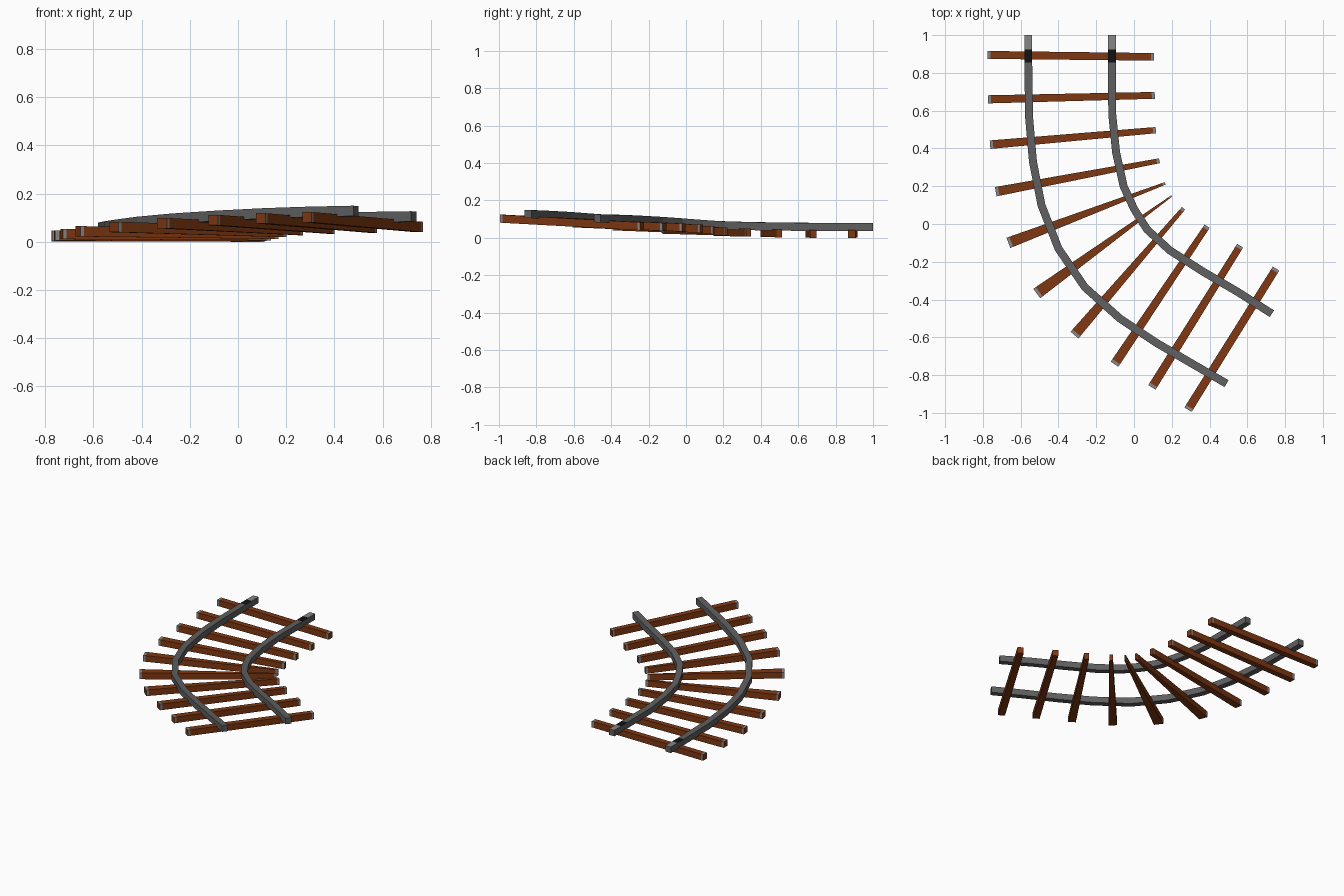
import bpy
from mathutils import Vector

if "Cube" in bpy.data.objects:
    bpy.data.objects.remove(bpy.data.objects["Cube"])


def material(name, color):
    m = bpy.data.materials.new(name)
    m.diffuse_color = (*color, 1)
    m.use_nodes = True
    m.node_tree.nodes["Principled BSDF"].inputs["Base Color"].default_value = m.diffuse_color
    return m


WOOD = material("brown_wood", (0.21, 0.039, 0.006))
STEEL = material("dark_steel", (0.115, 0.115, 0.115))
PALE = material("pale_grey", (0.24, 0.24, 0.24))
BLACK = material("black_joint", (0.006, 0.006, 0.006))


def sweep(name, stations, mats, rule):
    """Box section swept along stations (point on bottom centre, width, height, bank).
    rule(segment, side) -> material slot; sides: 0 bottom, 1 left, 2 top, 3 right, 4 cap."""
    verts, faces, slots = [], [], []
    n = len(stations)
    pts = [Vector(s[0]) for s in stations]
    for i, (p, w, h, bank) in enumerate(stations):
        p = pts[i]
        a = (p - pts[i - 1]).xy.normalized() if i else None
        b = (pts[i + 1] - p).xy.normalized() if i < n - 1 else None
        d = ((a or b) + (b or a)).normalized()
        left = Vector((-d.y, d.x, -bank)) * w / 2
        up = Vector((0, 0, h))
        verts += [p - left, p + left, p + left + up, p - left + up]
    for i in range(n - 1):
        for s in range(4):
            t = (s + 1) % 4
            faces.append((4 * i + s, 4 * i + t, 4 * i + 4 + t, 4 * i + 4 + s))
            slots.append(rule(i, s))
    faces += [(3, 2, 1, 0), tuple(range(4 * n - 4, 4 * n))]
    slots += [rule(0, 4), rule(n - 2, 4)]
    me = bpy.data.meshes.new(name)
    me.from_pydata(verts, [], faces)
    for m in mats:
        me.materials.append(m)
    me.polygons.foreach_set("material_index", slots)
    import bmesh
    bm = bmesh.new()
    bm.from_mesh(me)
    bmesh.ops.recalc_face_normals(bm, faces=bm.faces)
    bm.to_mesh(me)
    bm.free()
    ob = bpy.data.objects.new(name, me)
    bpy.context.collection.objects.link(ob)


# Rails: plan paths, with the outer rail rising more than the inner one
outer = [(-.56, 1), (-.56, .925), (-.56, .855), (-.555, .56), (-.535, .33), (-.49, .10),
         (-.40, -.13), (-.26, -.335), (-.075, -.50), (.12, -.63), (.30, -.735), (.49, -.845)]
inner = [(-.117, 1), (-.117, .925), (-.117, .855), (-.115, .58), (-.095, .38), (-.055, .20),
         (0, .08), (.07, -.03), (.19, -.14), (.37, -.255), (.55, -.36), (.73, -.475)]
rise = [.037, .037, .037, .038, .042, .049, .061, .074, .086, .096, .102, .106]


def rail_rule(seg, side):
    if side == 2:
        return {0: 1, 1: 2}.get(seg, 0)   # pale tip and black joint on top
    return 0


for name, path, drop in (("outer_rail", outer, 0), ("inner_rail", inner, .023)):
    stations = []
    for (x, y), z in zip(path, rise):
        t = (z - .037) / .069
        stations.append(((x, y, z - drop * t), .042, .043, .05 * t))
    sweep(name, stations, (STEEL, PALE, BLACK), rail_rule)

# Sleepers: outer x, y, z, width, then inner x, y, z, width
sleepers = [
    (-.775, .895, .002, .042, .105, .885, 0, .040),
    (-.773, .660, .003, .043, .110, .681, 0, .036),
    (-.762, .420, .005, .045, .116, .497, .003, .033),
    (-.732, .171, .011, .050, .135, .335, .006, .026),
    (-.665, -.100, .022, .058, .165, .215, .012, .014),
    (-.515, -.368, .040, .062, .199, .148, .019, .008),
    (-.315, -.588, .056, .055, .262, .083, .027, .022),
    (-.103, -.742, .069, .049, .387, -.012, .033, .032),
    (.095, -.865, .076, .046, .562, -.115, .037, .037),
    (.286, -.983, .081, .045, .752, -.236, .040, .040),
]


def sleeper_rule(seg, side):
    return 1 if seg in (0, 2) and side in (1, 2, 3) else 0   # worn strip at both ends


for k, s in enumerate(sleepers):
    a, b = Vector(s[:3]), Vector(s[4:7])
    strip = .016 / (b - a).length
    st = [(a.lerp(b, f), s[3] + (s[7] - s[3]) * f, .043, 0) for f in (0, strip, 1 - strip, 1)]
    sweep(f"sleeper_{k + 1}", st, (WOOD, PALE), sleeper_rule)
